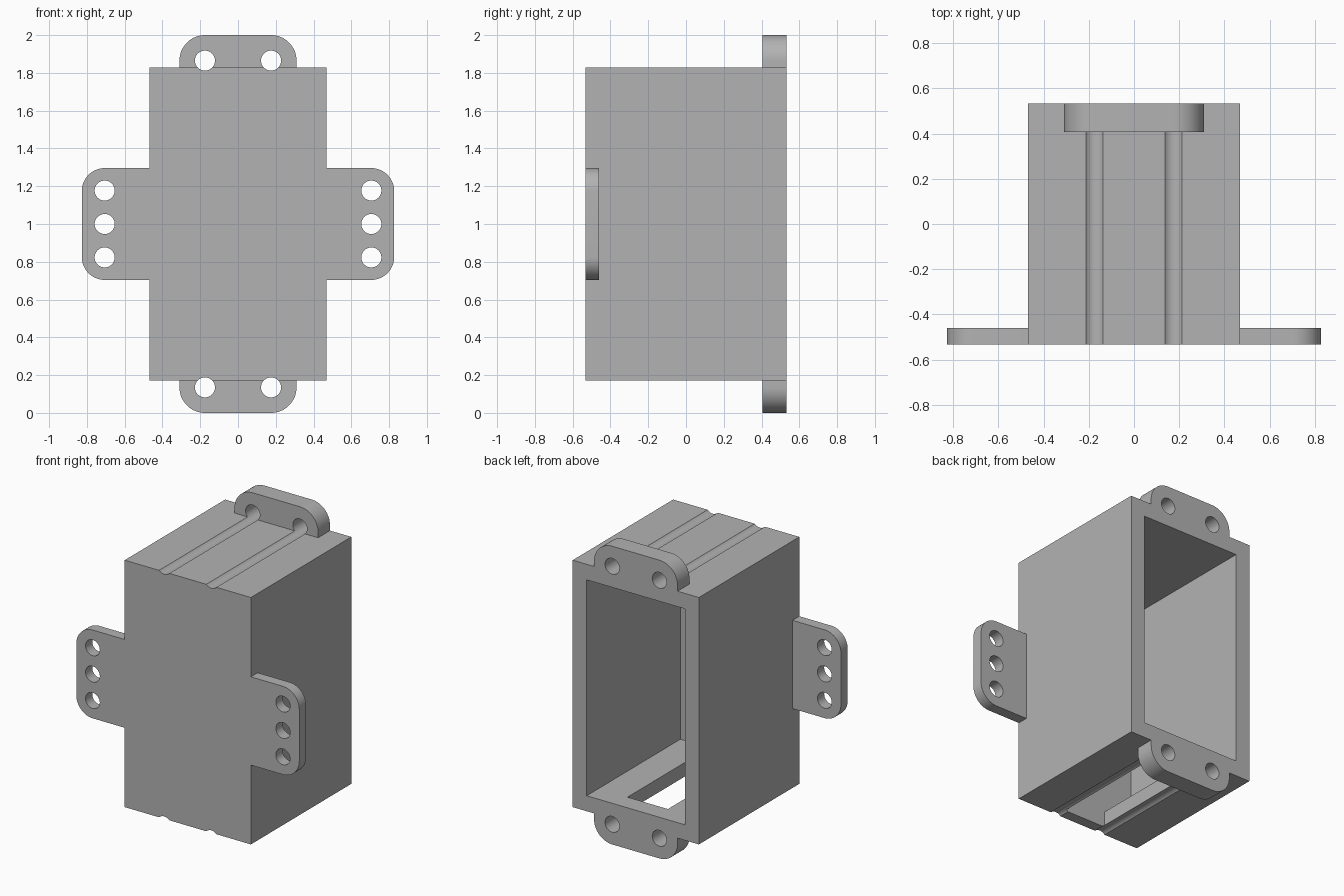
import bpy
import bmesh
from math import sin, cos, pi
from mathutils import Vector

cube = bpy.data.objects.get("Cube")
if cube:
    bpy.data.objects.remove(cube, do_unlink=True)

# Main dimensions
HX, HY = 0.468, 0.532            # half width and half depth of the box
Z0, Z1, ZM = 0.172, 1.828, 1.0   # box bottom, top and middle
WALL = 0.104
FRONT_IN = -0.46                 # inside of the front wall, back of the tabs
LUG_Y = 0.406                    # front of the lugs
HOLE_R = 0.053
LUG_R = 0.135
LUG_HOLES = [(sx * 0.175, z) for sx in (-1, 1) for z in (LUG_R, 2 - LUG_R)]
TAB_HOLES = [(sx * 0.706, ZM + dz) for sx in (-1, 1) for dz in (-0.177, 0, 0.177)]

grey = bpy.data.materials.new("mid grey")
COLOUR = (0.45, 0.45, 0.45, 1)
grey.diffuse_color = COLOUR
grey.use_nodes = True
grey.node_tree.nodes["Principled BSDF"].inputs["Base Color"].default_value = COLOUR


def prism(name, outline, y0, y1):
    """Extrude an (x, z) outline from y0 to y1."""
    bm = bmesh.new()
    face = bm.faces.new([bm.verts.new((x, y0, z)) for x, z in outline])
    ext = bmesh.ops.extrude_face_region(bm, geom=[face])["geom"]
    moved = [g for g in ext if isinstance(g, bmesh.types.BMVert)]
    bmesh.ops.translate(bm, verts=moved, vec=(0, y1 - y0, 0))
    bmesh.ops.recalc_face_normals(bm, faces=bm.faces[:])
    mesh = bpy.data.meshes.new(name)
    bm.to_mesh(mesh)
    bm.free()
    mesh.materials.append(grey)
    ob = bpy.data.objects.new(name, mesh)
    bpy.context.collection.objects.link(ob)
    return ob


def block(name, x0, x1, y0, y1, z0, z1):
    return prism(name, [(x0, z0), (x1, z0), (x1, z1), (x0, z1)], y0, y1)


def drill(x, z):
    ring = [2 * pi * i / 48 for i in range(48)]
    outline = [(x + HOLE_R * cos(a), z + HOLE_R * sin(a)) for a in ring]
    return prism("drill", outline, -HY - 0.1, HY + 0.1)


def cut(ob, cutters):
    """Subtract the cutters, bake the result and delete the cutters."""
    for c in cutters:
        c.hide_render = True
        mod = ob.modifiers.new("cut", "BOOLEAN")
        mod.operation, mod.solver, mod.object = "DIFFERENCE", "EXACT", c
    bpy.context.view_layer.update()
    graph = bpy.context.evaluated_depsgraph_get()
    mesh = bpy.data.meshes.new_from_object(ob.evaluated_get(graph))
    ob.modifiers.clear()
    ob.data = mesh
    for c in cutters:
        bpy.data.objects.remove(c, do_unlink=True)
    bpy.ops.object.select_all(action="DESELECT")
    ob.select_set(True)
    bpy.context.view_layer.objects.active = ob
    bpy.ops.object.shade_smooth_by_angle(angle=pi / 6)


def ear(name, base, out, half, reach, radius, y0, y1, holes):
    """Plate with two rounded outer corners, growing from base along out."""
    base, out = Vector(base), Vector(out)
    side = Vector((-out.y, out.x))
    uv = [(-half, 0)]
    for s, start in ((-1, pi), (1, pi / 2)):
        for i in range(17):
            a = start - i * pi / 32
            uv.append((s * (half - radius) + radius * cos(a),
                       reach - radius + radius * sin(a)))
    uv.append((half, 0))
    outline = [tuple(base + side * u + out * v) for u, v in uv]
    cut(prism(name, outline, y0, y1), [drill(x, z) for x, z in holes])


# Box, open at the back, with a floor opening and shallow screw grooves
body = block("box_body", -HX, HX, -HY, HY, Z0, Z1)
cut(body, [
    block("cavity", WALL - HX, HX - WALL, FRONT_IN, HY + 0.1, Z0 + WALL, Z1 - WALL),
    block("floor_opening", -0.15, 0.15, FRONT_IN, LUG_Y, Z0 - 0.1, Z0 + WALL + 0.1),
] + [drill(x, z) for x, z in LUG_HOLES])

# Screw lugs at the back, above and below
for name, z, d in (("top_lug", Z1, 1), ("bottom_lug", Z0, -1)):
    ear(name, (0, z), (0, d), 0.31, Z0, LUG_R, LUG_Y, HY,
        [h for h in LUG_HOLES if (h[1] - ZM) * d > 0])

# Mounting tabs at the front, left and right
for name, d in (("left_tab", 1), ("right_tab", -1)):
    ear(name, (d * HX, ZM), (d, 0), 0.296, 0.359, 0.122, -HY, FRONT_IN,
        [h for h in TAB_HOLES if h[0] * d > 0])
